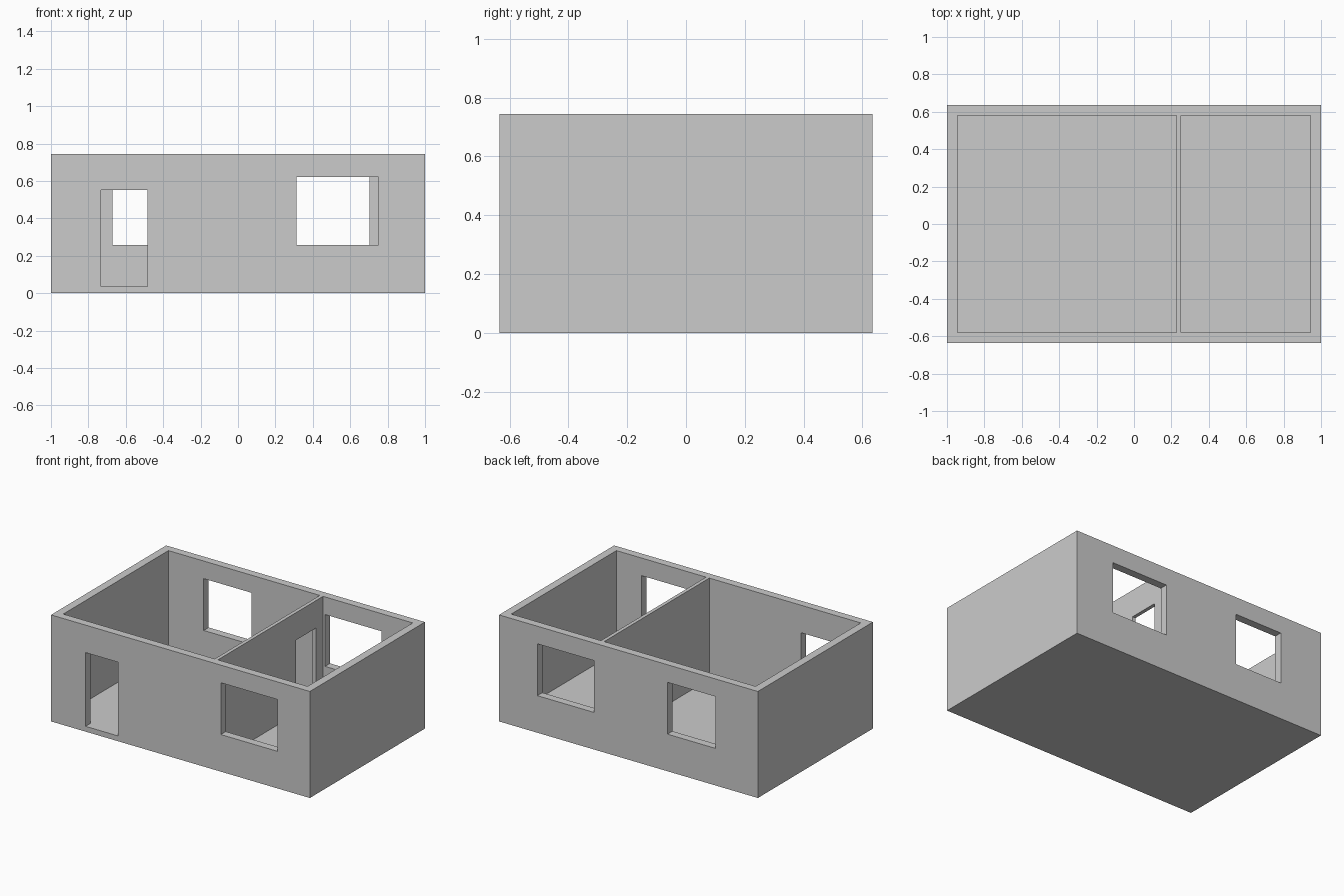
import bpy

if "Cube" in bpy.data.objects:
    bpy.data.objects.remove(bpy.data.objects["Cube"])

H = 0.744      # wall height
FLOOR = 0.037  # floor level inside
BASE = 0.006   # thin ground plate
X, Y = 1.0, 0.635
IX, IY = 0.944, 0.58


def box(name, x, y, z):
    """Axis-aligned box from (min, max) pairs."""
    bpy.ops.mesh.primitive_cube_add(size=1, location=[sum(r) / 2 for r in (x, y, z)])
    ob = bpy.context.object
    ob.name = name
    ob.scale = [r[1] - r[0] for r in (x, y, z)]
    bpy.ops.object.transform_apply(location=True, rotation=True, scale=True)
    return ob


def cut(target, name, x, y, z):
    """Subtract a box from the target."""
    cutter = box(name, x, y, z)
    mod = target.modifiers.new(name, 'BOOLEAN')
    mod.operation = 'DIFFERENCE'
    mod.solver = 'EXACT'
    mod.object = cutter
    bpy.context.view_layer.objects.active = target
    bpy.ops.object.modifier_apply(modifier=mod.name)
    bpy.data.objects.remove(cutter, do_unlink=True)


# Ground plate
box("base_plate", (-X, X), (-Y, Y), (0, BASE))

# Outer walls with floor
walls = box("outer_walls", (-X, X), (-Y, Y), (BASE, H))
cut(walls, "interior_cut", (-IX, IX), (-IY, IY), (FLOOR, H + 0.2))

# Openings in the front and back walls
front, back = (-Y - 0.1, -IY + 0.05), (IY - 0.05, Y + 0.1)
openings = [
    ("front_door", (-0.733, -0.484), front, (FLOOR, 0.552)),
    ("front_window", (0.312, 0.75), front, (0.259, 0.621)),
    ("back_window_wide", (0.267, 0.704), back, (0.259, 0.621)),
    ("back_window_narrow", (-0.671, -0.302), back, (0.259, 0.621)),
]
for name, x, y, z in openings:
    cut(walls, name, x, y, z)

# Partition between the two rooms, with its doorway
partition = box("partition_wall", (0.226, 0.251), (-IY, IY), (FLOOR, H))
cut(partition, "inner_door", (0.1, 0.4), (0.284, 0.5), (FLOOR - 0.1, 0.552))
